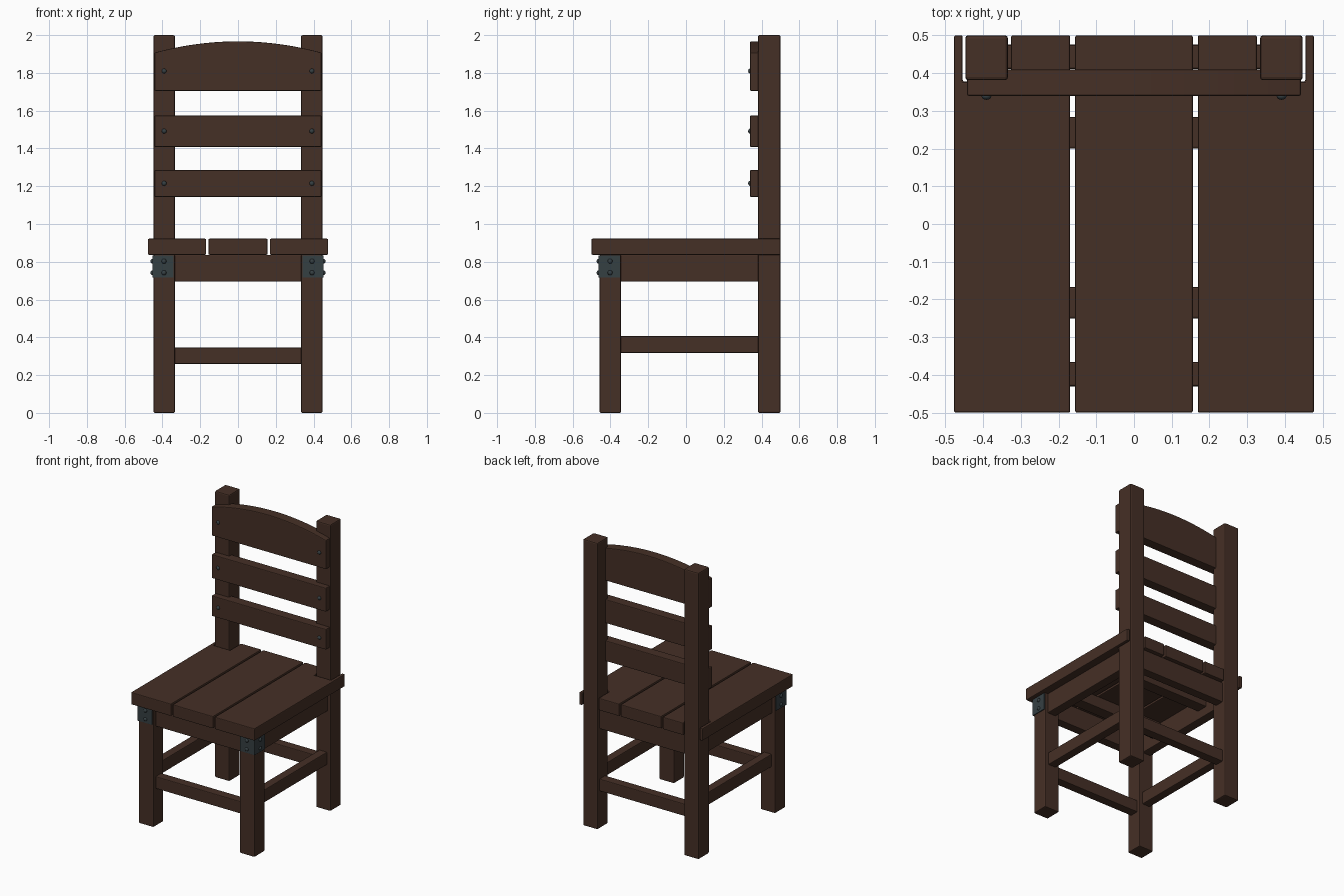
import bpy, bmesh, math
from mathutils import Matrix, Vector

if "Cube" in bpy.data.objects:
    bpy.data.objects.remove(bpy.data.objects["Cube"])


def material(name, rgb):
    m = bpy.data.materials.new(name)
    m.diffuse_color = (*rgb, 1)
    m.use_nodes = True
    m.node_tree.nodes["Principled BSDF"].inputs["Base Color"].default_value = m.diffuse_color
    return m


WOOD = material("dark wood", (0.060, 0.029, 0.019))
METAL = material("dark metal", (0.036, 0.050, 0.055))


def finish(name, bm, mat, bevel=0.0):
    bmesh.ops.recalc_face_normals(bm, faces=bm.faces)
    me = bpy.data.meshes.new(name)
    bm.to_mesh(me)
    bm.free()
    me.materials.append(mat)
    ob = bpy.data.objects.new(name, me)
    bpy.context.collection.objects.link(ob)
    if bevel:
        mod = ob.modifiers.new("bevel", 'BEVEL')
        mod.width, mod.segments = bevel, 2
        mod.limit_method, mod.angle_limit = 'ANGLE', math.radians(40)
    return ob


def prism(name, pts, depth, mat=WOOD, bevel=0.005):
    """Extrude a polygon of 3D points along the depth vector."""
    bm = bmesh.new()
    face = bm.faces.new([bm.verts.new(p) for p in pts])
    ext = bmesh.ops.extrude_face_region(bm, geom=[face], use_keep_orig=True)
    verts = [g for g in ext["geom"] if isinstance(g, bmesh.types.BMVert)]
    bmesh.ops.translate(bm, verts=verts, vec=Vector(depth))
    return finish(name, bm, mat, bevel)


def box(name, x, y, z, mat=WOOD, bevel=0.005):
    (x0, x1), y, z = sorted(x), sorted(y), sorted(z)
    pts = [(x0, y[0], z[0]), (x1, y[0], z[0]), (x1, y[1], z[0]), (x0, y[1], z[0])]
    return prism(name, pts, (0, 0, z[1] - z[0]), mat, bevel)


def bolt(name, pos, axis):
    """Low domed bolt head, flattened along its axis."""
    bm = bmesh.new()
    rot = Vector((0, 0, 1)).rotation_difference(Vector(axis)).to_matrix().to_4x4()
    mat = Matrix.Translation(pos) @ rot @ Matrix.Diagonal((0.013, 0.013, 0.010, 1))
    bmesh.ops.create_uvsphere(bm, u_segments=12, v_segments=8, radius=1, matrix=mat)
    for f in bm.faces:
        f.smooth = True
    finish(name, bm, METAL)


SEAT0, SEAT1 = 0.837, 0.922

for s, side in ((-1, "left"), (1, "right")):
    # legs
    lx = (s * 0.334, s * 0.447)
    box(f"{side}_front_leg", lx, (-0.457, -0.344), (0, SEAT0), bevel=0.006)
    box(f"{side}_back_leg", lx, (0.381, 0.5), (0, 2), bevel=0.008)
    # side rails
    box(f"{side}_apron", (s * 0.36, s * 0.425), (-0.35, 0.39), (0.695, SEAT0))
    box(f"{side}_stretcher", (s * 0.36, s * 0.42), (-0.35, 0.39), (0.318, 0.407))
    # outer seat plank, notched round the back leg
    outline = [(0.169, -0.5), (0.477, -0.5), (0.477, 0.5), (0.454, 0.5),
               (0.454, 0.377), (0.326, 0.377), (0.326, 0.5), (0.169, 0.5)]
    prism(f"{side}_seat_plank", [(s * x, y, SEAT0) for x, y in outline],
          (0, 0, SEAT1 - SEAT0))
    # corner bracket: front and side plates with bolts
    zp = (0.716, 0.833)
    box(f"{side}_bracket_front", (s * 0.341, s * 0.453), (-0.463, -0.455), zp, METAL, 0.001)
    box(f"{side}_bracket_side", (s * 0.445, s * 0.453), (-0.463, -0.349), zp, METAL, 0.001)
    for z in (0.742, 0.803):
        bolt(f"{side}_bracket_front_bolt", (s * 0.392, -0.463, z), (0, -1, 0))
        bolt(f"{side}_bracket_side_bolt", (s * 0.453, -0.402, z), (s, 0, 0))
    # slat bolts
    for z in (1.215, 1.492, 1.81):
        bolt(f"{side}_slat_bolt", (s * 0.391, 0.339, z), (0, -1, 0))

# middle seat plank
box("middle_seat_plank", (-0.156, 0.156), (-0.5, 0.5), (SEAT0, SEAT1))

# front and back aprons and stretchers
for name, y in (("front", (-0.43, -0.366)), ("back", (0.411, 0.475))):
    box(f"{name}_apron", (-0.34, 0.34), y, (0.695, SEAT0))
    box(f"{name}_stretcher", (-0.34, 0.34), y, (0.26, 0.345))

# seat support bars
for y in ((-0.25, -0.167), (0.2, 0.284)):
    box("seat_support", (-0.365, 0.365), y, (0.755, SEAT0))

# straight back slats
for name, z in (("lower", (1.143, 1.286)), ("middle", (1.408, 1.574))):
    box(f"{name}_back_slat", (-0.442, 0.442), (0.339, 0.41), z)

# arched top slat
N = 20
arch = [(0.442 - 0.884 * i / N) for i in range(N + 1)]
pts = [(-0.442, 0.339, 1.705), (0.442, 0.339, 1.705)]
pts += [(x, 0.339, 1.967 - 0.06 * (x / 0.442) ** 2) for x in arch]
prism("top_back_slat", pts, (0, 0.071, 0))
